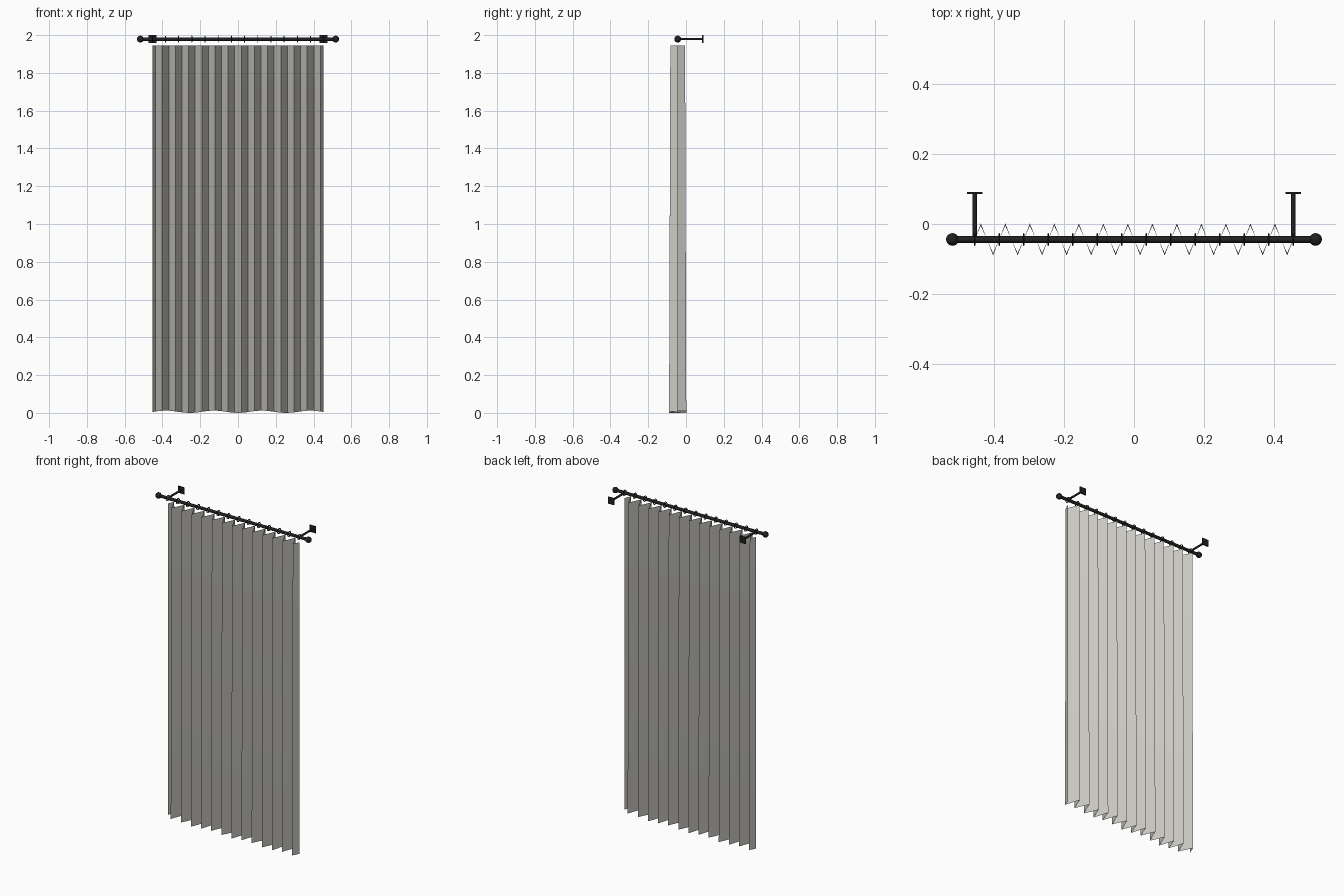
import bpy, bmesh, math
from mathutils import Vector

if "Cube" in bpy.data.objects:
    bpy.data.objects.remove(bpy.data.objects["Cube"])

ROD_Y, ROD_Z = -0.044, 1.979
HALF = 0.4535          # half width of the cloth
PLEATS = 13


def material(name, rgb):
    m = bpy.data.materials.new(name)
    m.diffuse_color = (*rgb, 1)
    m.use_nodes = True
    m.node_tree.nodes["Principled BSDF"].inputs["Base Color"].default_value = m.diffuse_color
    return m


METAL = material("black metal", (0.015, 0.015, 0.017))
CLOTH = material("pale linen", (0.62, 0.61, 0.57))


def finish(name, mat, smooth=True):
    ob = bpy.context.object
    ob.name = name
    ob.data.materials.append(mat)
    if smooth:
        bpy.ops.object.shade_smooth_by_angle(angle=math.radians(40))
    return ob


def rod(name, a, b, radius, sides):
    a, b = Vector(a), Vector(b)
    d = b - a
    bpy.ops.mesh.primitive_cylinder_add(
        vertices=sides, radius=radius, depth=d.length, location=(a + b) / 2,
        rotation=d.to_track_quat('Z', 'Y').to_euler())
    return finish(name, METAL)


# Curtain rod
rod("curtain_rod", (-0.517, ROD_Y, ROD_Z), (0.517, ROD_Y, ROD_Z), 0.0095, 24)

for side, s in (("left", -1), ("right", 1)):
    # Ball finial
    bpy.ops.mesh.primitive_uv_sphere_add(
        segments=24, ring_count=16, radius=0.018, location=(s * 0.517, ROD_Y, ROD_Z))
    finish(side + "_finial", METAL)
    # Wall bracket: arm and square plate
    rod(side + "_bracket_arm", (s * HALF, ROD_Y, ROD_Z), (s * HALF, 0.088, ROD_Z), 0.0062, 16)
    bpy.ops.mesh.primitive_cube_add(size=1, location=(s * HALF, 0.0885, ROD_Z))
    bpy.context.object.scale = (0.043, 0.006, 0.042)
    finish(side + "_bracket_plate", METAL, smooth=False)

# Rings, one at the start of every pleat
for i in range(PLEATS + 1):
    x = -HALF + 2 * HALF * i / PLEATS
    bpy.ops.mesh.primitive_torus_add(
        major_segments=24, minor_segments=8, major_radius=0.0155, minor_radius=0.0025,
        location=(x, ROD_Y, ROD_Z), rotation=(0, math.pi / 2, 0))
    finish("ring_%02d" % (i + 1), METAL)

# Pleated cloth: sharp zigzag folds that flare slightly and end in a wavy hem
COLS, ROWS, TOP = PLEATS * 4, 10, 1.946
bm = bmesh.new()
grid = []
for r in range(ROWS + 1):
    t = r / ROWS                       # 0 at the top, 1 at the hem
    row = []
    for c in range(COLS + 1):
        x = -HALF + 2 * HALF * c / COLS
        fold = math.sin(c * math.pi / 2)
        hem = 0.006 - 0.006 * math.cos(2 * math.pi * x / 0.255)
        y = ROD_Y + fold * (0.039 + 0.0065 * t)
        row.append(bm.verts.new((x, y, TOP + (hem - TOP) * t)))
    grid.append(row)
for r in range(ROWS):
    for c in range(COLS):
        bm.faces.new((grid[r][c], grid[r + 1][c], grid[r + 1][c + 1], grid[r][c + 1]))
mesh = bpy.data.meshes.new("curtain_cloth")
bm.to_mesh(mesh)
bm.free()
mesh.materials.append(CLOTH)
bpy.context.collection.objects.link(bpy.data.objects.new("curtain_cloth", mesh))
